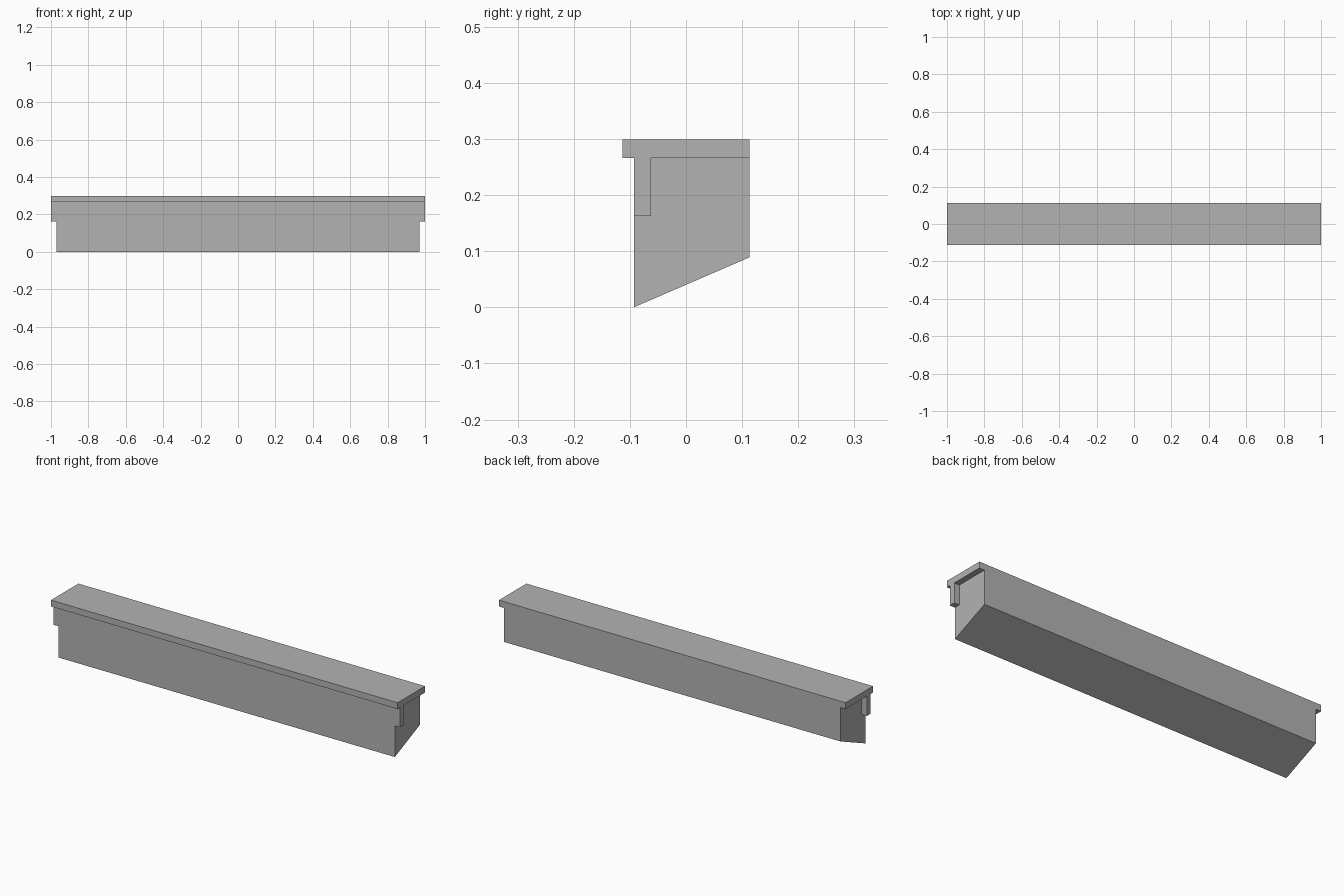
import bpy, bmesh, math

if "Cube" in bpy.data.objects:
    bpy.data.objects.remove(bpy.data.objects["Cube"])

grey = bpy.data.materials.new("light_grey")
grey.diffuse_color = (0.45, 0.45, 0.45, 1)
grey.use_nodes = True
grey.node_tree.nodes["Principled BSDF"].inputs["Base Color"].default_value = grey.diffuse_color


def prism(name, profile, x0, x1):
    """Extrude a (y, z) profile along x."""
    bm = bmesh.new()
    face = bm.faces.new([bm.verts.new((x0, y, z)) for y, z in profile])
    ext = bmesh.ops.extrude_face_region(bm, geom=[face])
    verts = [v for v in ext["geom"] if isinstance(v, bmesh.types.BMVert)]
    bmesh.ops.translate(bm, verts=verts, vec=(x1 - x0, 0, 0))
    bmesh.ops.recalc_face_normals(bm, faces=bm.faces)
    mesh = bpy.data.meshes.new(name)
    bm.to_mesh(mesh)
    bm.free()
    mesh.materials.append(grey)
    obj = bpy.data.objects.new(name, mesh)
    bpy.context.collection.objects.link(obj)
    return obj


FRONT, BACK, UNDER, TOP = -0.093, 0.113, 0.266, 0.299

# Main beam with sloping underside
beam = prism("beam", [(FRONT, 0), (BACK, 0.089), (BACK, TOP), (FRONT, TOP)], -0.97, 0.97)

# T-shaped strip: overhanging cap with a front lip that forms the end tabs
cap = prism("cap_and_lip", [(-0.113, TOP), (-0.113, UNDER), (FRONT, UNDER), (FRONT, 0.163),
                            (-0.062, 0.163), (-0.062, UNDER), (BACK, UNDER), (BACK, TOP)], -1, 1)

# Weld into one clean solid
union = beam.modifiers.new("weld", 'BOOLEAN')
union.operation, union.solver, union.object = 'UNION', 'EXACT', cap
bpy.context.view_layer.objects.active = beam
bpy.ops.object.modifier_apply(modifier=union.name)
bpy.data.objects.remove(cap)

# Merge coplanar faces
bm = bmesh.new()
bm.from_mesh(beam.data)
bmesh.ops.remove_doubles(bm, verts=bm.verts, dist=1e-5)
bmesh.ops.dissolve_limit(bm, angle_limit=math.radians(1), verts=bm.verts, edges=bm.edges)
bm.to_mesh(beam.data)
bm.free()
